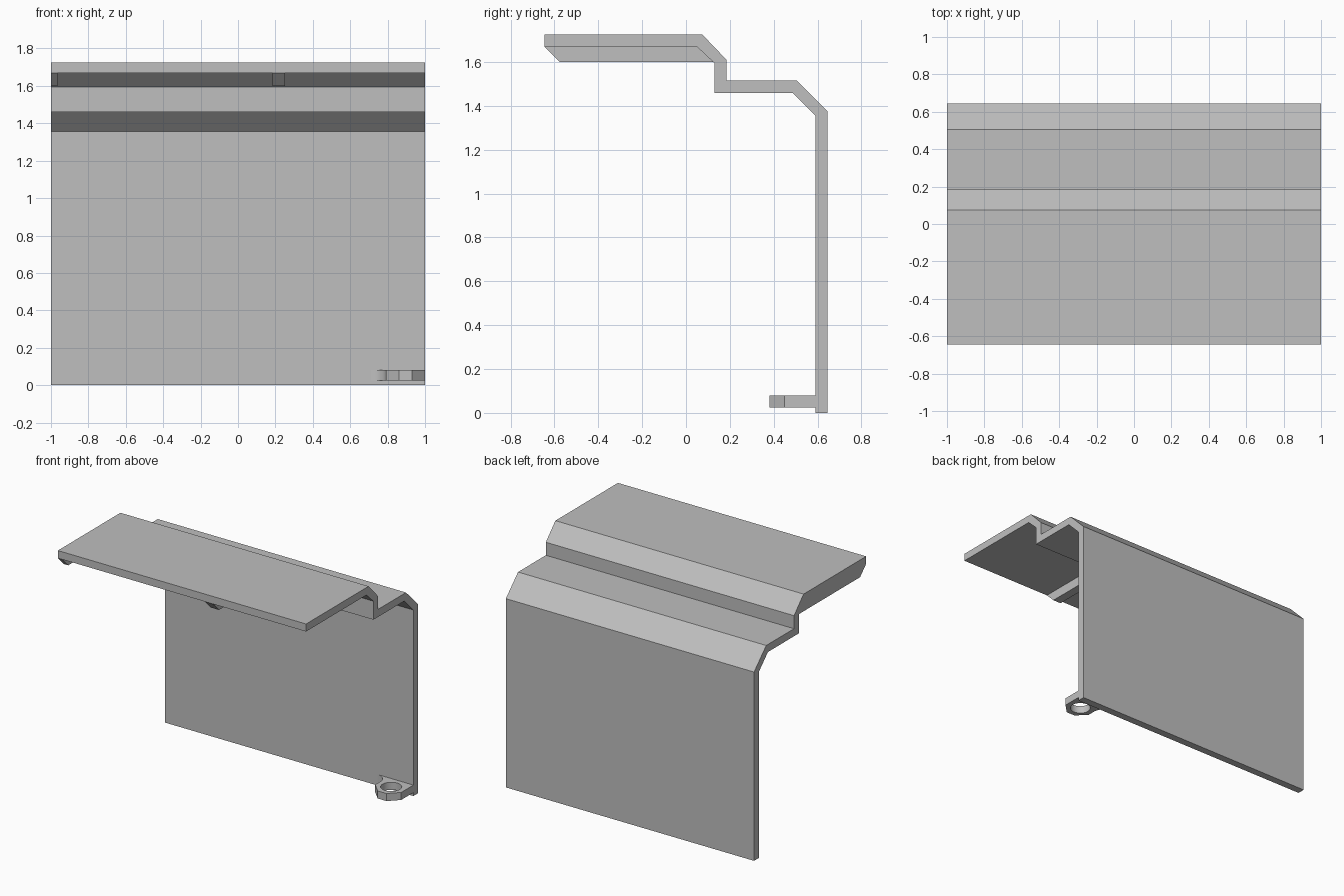
import bpy, bmesh, math
from mathutils import Vector

cube = bpy.data.objects.get("Cube")
if cube:
    bpy.data.objects.remove(cube, do_unlink=True)

GREY = (0.52, 0.52, 0.52, 1)
grey = bpy.data.materials.new("plain grey")
grey.use_nodes = True
grey.diffuse_color = GREY
grey.node_tree.nodes["Principled BSDF"].inputs["Base Color"].default_value = GREY


def prism(name, loops, axis, start, end):
    """Fill closed 2D loops (inner loops are holes) and extrude along x or z."""
    def place(a, b):
        return (start, a, b) if axis == "x" else (a, b, start)

    bm = bmesh.new()
    edges = []
    for loop in loops:
        verts = [bm.verts.new(place(*p)) for p in loop]
        edges += [bm.edges.new((v, verts[i - 1])) for i, v in enumerate(verts)]
    if len(loops) > 1:
        bmesh.ops.triangle_fill(bm, use_beauty=True, edges=edges)
    else:
        bm.faces.new(verts)
    step = Vector((1, 0, 0) if axis == "x" else (0, 0, 1)) * (end - start)
    out = bmesh.ops.extrude_face_region(bm, geom=bm.faces[:], use_keep_orig=True)
    moved = [g for g in out["geom"] if isinstance(g, bmesh.types.BMVert)]
    bmesh.ops.translate(bm, verts=moved, vec=step)
    bmesh.ops.recalc_face_normals(bm, faces=bm.faces[:])
    mesh = bpy.data.meshes.new(name)
    bm.to_mesh(mesh)
    bm.free()
    mesh.materials.append(grey)
    obj = bpy.data.objects.new(name, mesh)
    bpy.context.collection.objects.link(obj)
    return obj


def arc(cx, cy, r, a0, a1, n):
    angles = [math.radians(a0 + (a1 - a0) * i / n) for i in range(n + 1)]
    return [(cx + r * math.cos(a), cy + r * math.sin(a)) for a in angles]


# Folded sheet: roof, step, shelf and back wall
outer = [(-0.645, 1.725), (0.075, 1.725), (0.185, 1.61), (0.185, 1.515),
         (0.505, 1.515), (0.645, 1.375), (0.645, 0)]
inner = [(0.59, 0), (0.59, 1.355), (0.485, 1.46), (0.13, 1.46),
         (0.13, 1.595), (0.05, 1.67), (-0.645, 1.67)]
prism("folded_panel", [outer + inner], "x", -1, 1)

# Stiffening ribs under the roof
rib = [(-0.645, 1.67), (0.05, 1.67), (0.13, 1.6), (-0.575, 1.6)]
prism("end_rib", [rib], "x", -1, -0.965)
prism("middle_rib", [rib], "x", 0.185, 0.25)

# Mounting lug with chamfered nose, side fillet and bolt hole
outline = [(1, 0.59), (1, 0.45), (0.93, 0.38), (0.86, 0.38), (0.79, 0.45)]
outline += arc(0.71, 0.51, 0.08, 0, 90, 8)
hole = arc(0.895, 0.485, 0.07, 0, 360, 32)[:-1]
lug = prism("mounting_lug", [outline, hole], "z", 0.025, 0.08)
bpy.ops.object.select_all(action="DESELECT")
lug.select_set(True)
bpy.context.view_layer.objects.active = lug
bpy.ops.object.shade_smooth_by_angle(angle=math.radians(30))
